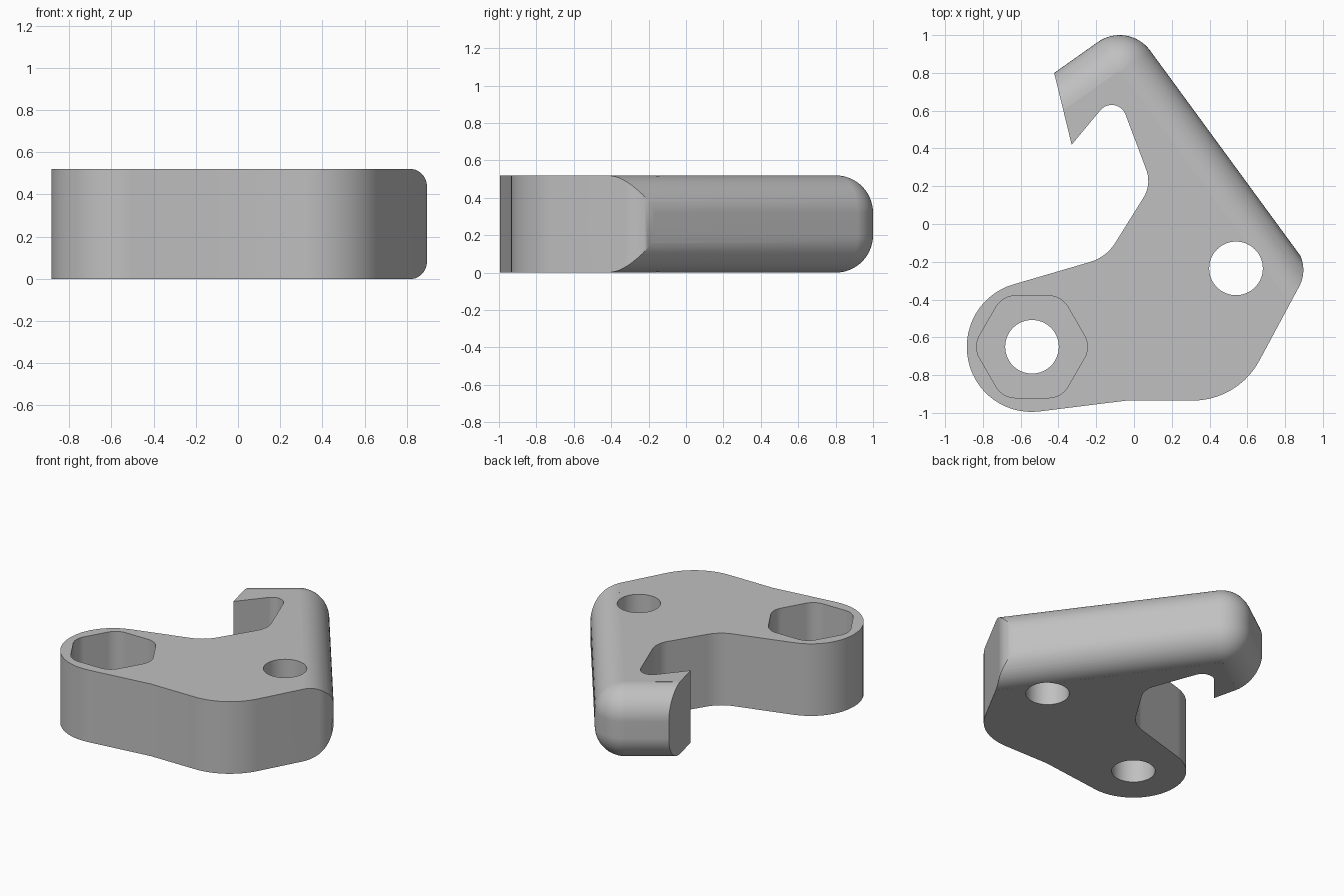
import bpy, bmesh, math
from mathutils import Vector

cube = bpy.data.objects.get("Cube")
if cube:
    bpy.data.objects.remove(cube, do_unlink=True)

HEIGHT = 0.52
ROUND = 0.2

# One flat grey
grey = bpy.data.materials.new("plain_grey")
grey.use_nodes = True
grey.diffuse_color = (0.53, 0.53, 0.53, 1)
grey.node_tree.nodes["Principled BSDF"].inputs["Base Color"].default_value = (0.53, 0.53, 0.53, 1)


def rounded(corners):
    """Closed counter-clockwise outline from (x, y, fillet radius) corners."""
    pts = []
    for i, (x, y, r) in enumerate(corners):
        p = Vector((x, y))
        a = (Vector(corners[i - 1][:2]) - p).normalized()
        b = (Vector(corners[(i + 1) % len(corners)][:2]) - p).normalized()
        if r == 0:
            pts.append(p)
            continue
        half = math.acos(a.dot(b)) / 2
        centre = p + (a + b).normalized() * (r / math.sin(half))
        start = p + a * (r / math.tan(half)) - centre
        end = p + b * (r / math.tan(half)) - centre
        turn = math.atan2(start.x * end.y - start.y * end.x, start.dot(end))
        steps = max(4, round(abs(turn) / math.radians(6)))
        for k in range(steps + 1):
            c, s = math.cos(turn * k / steps), math.sin(turn * k / steps)
            pts.append(centre + Vector((start.x * c - start.y * s, start.x * s + start.y * c)))
    return pts


def loft(name, levels):
    """Solid through matching counter-clockwise outlines, given as rising (z, points)."""
    bm = bmesh.new()
    rings = [[bm.verts.new((p.x, p.y, z)) for p in pts] for z, pts in levels]
    for low, high in zip(rings, rings[1:]):
        for i in range(len(low)):
            j = (i + 1) % len(low)
            bm.faces.new((low[i], low[j], high[j], high[i]))
    bm.faces.new(rings[0][::-1])
    bm.faces.new(rings[-1])
    mesh = bpy.data.meshes.new(name)
    bm.to_mesh(mesh)
    bm.free()
    mesh.materials.append(grey)
    obj = bpy.data.objects.new(name, mesh)
    bpy.context.collection.objects.link(obj)
    return obj


def circle(x, y, r, n=64):
    return [Vector((x + r * math.cos(math.tau * i / n), y + r * math.sin(math.tau * i / n)))
            for i in range(n)]


def combine(target, tool, operation):
    mod = target.modifiers.new(tool.name, "BOOLEAN")
    mod.operation = operation
    mod.solver = "EXACT"
    mod.object = tool
    bpy.context.view_layer.update()
    bpy.context.view_layer.objects.active = target
    bpy.ops.object.modifier_apply(modifier=mod.name)
    bpy.data.objects.remove(tool, do_unlink=True)


# Hooked plate
outline = rounded([
    (-0.885, -0.392, 0.342), (-0.885, -1.04, 0.342),   # pocket lobe
    (-0.04, -0.935, 0), (0.55, -0.935, 0.4),           # front edge
    (0.93, -0.228, 0.186),                             # right corner
    (-0.03, 1.084, 0), (-0.43, 0.83, 0),               # hook back
    (-0.33, 0.42, 0), (-0.092, 0.705, 0.078),          # hook mouth
    (0.094, 0.21, 0.167), (-0.147, -0.176, 0.234),     # waist
])
body = loft("hook_plate", [(0, outline), (HEIGHT, outline)])


# Ball-cornered envelope that rounds the long side and the hook back
def envelope(rho):
    centre = Vector((-0.076, 0.8))
    first, last = math.atan2(0.591, 0.807), math.atan2(0.816, -0.578)
    arc = []
    for k in range(17):
        a = first + (last - first) * k / 16
        arc.append(centre + Vector((math.cos(a), math.sin(a))) * rho)
    # Both straight sides run on to the same line well in front of the plate
    side = Vector((math.sin(first), -math.cos(first)))
    hook = Vector((-math.sin(last), math.cos(last)))
    side_end = arc[0] + side * ((-2.5 - arc[0].y) / side.y)
    hook_end = arc[-1] + hook * ((-2.5 - arc[-1].y) / hook.y)
    return [side_end] + arc + [hook_end]


quarter = [math.radians(3 + 87 * k / 14) for k in range(15)]
lower = [(ROUND * (1 - math.cos(a)), envelope(ROUND * math.sin(a))) for a in quarter]
upper = [(HEIGHT - z, ring) for z, ring in reversed(lower)]
levels = [(-0.1, lower[0][1])] + lower + upper + [(HEIGHT + 0.1, lower[0][1])]
combine(body, loft("round_envelope", levels), "INTERSECT")

# Bolt holes
for x, y in ((-0.54, -0.65), (0.54, -0.235)):
    ring = circle(x, y, 0.142)
    combine(body, loft("bolt_hole", [(-0.1, ring), (HEIGHT + 0.1, ring)]), "DIFFERENCE")

# Hexagonal nut pocket
hexagon = rounded([(p.x, p.y, 0.12) for p in circle(-0.54, -0.65, 0.312, 6)])
combine(body, loft("nut_pocket", [(0.2, hexagon), (HEIGHT + 0.1, hexagon)]), "DIFFERENCE")

# Smooth curves, crisp edges
bpy.ops.object.select_all(action="DESELECT")
body.select_set(True)
bpy.context.view_layer.objects.active = body
bpy.ops.object.shade_smooth_by_angle(angle=math.radians(30))
weighted = body.modifiers.new("weighted_normals", "WEIGHTED_NORMAL")
weighted.keep_sharp = True
